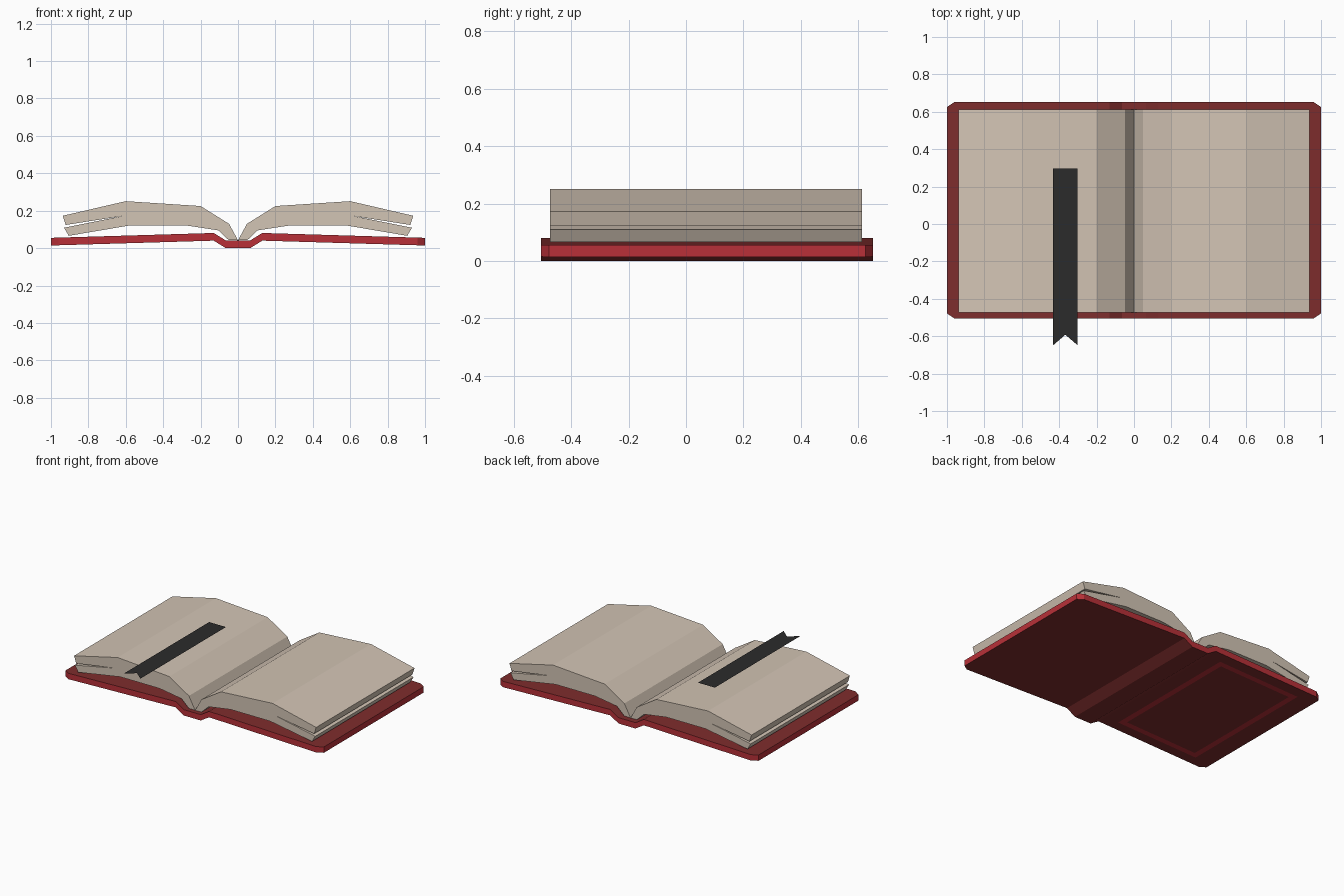
import bpy, bmesh

if "Cube" in bpy.data.objects:
    bpy.data.objects.remove(bpy.data.objects["Cube"])

def material(name, rgb):
    m = bpy.data.materials.new(name)
    m.diffuse_color = (*rgb, 1)
    m.use_nodes = True
    m.node_tree.nodes["Principled BSDF"].inputs["Base Color"].default_value = m.diffuse_color
    return m

PAPER = material("paper tan", (0.65, 0.555, 0.46))
DARK_RED = material("dark red cloth", (0.21, 0.026, 0.026))
RED = material("bright red trim", (0.48, 0.030, 0.040))
BLACK = material("ribbon black", (0.024, 0.024, 0.024))

def finish(bm, name, mats, closed=True):
    if closed:
        bmesh.ops.recalc_face_normals(bm, faces=bm.faces)
    me = bpy.data.meshes.new(name)
    bm.to_mesh(me)
    bm.free()
    for m in mats:
        me.materials.append(m)
    ob = bpy.data.objects.new(name, me)
    bpy.context.collection.objects.link(ob)
    return ob

# Cover: cross stations (x, bottom z, front y, back y), mirrored about the spine
THICK, FRONT, BACK = 0.041, -0.505, 0.652
def board_z(x):
    return 0.014 + (1 - abs(x)) * 0.026 / 0.87

half = [(1, board_z(1), FRONT + 0.027, BACK - 0.027),
        (0.96, board_z(0.96), FRONT, BACK),
        (0.13, board_z(0.13), FRONT, BACK),
        (0.065, 0.0, FRONT, BACK)]
stations = [(-x, z, a, b) for x, z, a, b in half] + half[::-1]
bm = bmesh.new()
rings = [[bm.verts.new(p) for p in ((x, a, z), (x, b, z), (x, b, z + THICK), (x, a, z + THICK))]
         for x, z, a, b in stations]
for r, s in zip(rings, rings[1:]):
    for i in range(4):
        j = (i + 1) % 4
        f = bm.faces.new((r[i], r[j], s[j], s[i]))
        f.material_index = i % 2          # rims are bright, broad faces dark
for r in (rings[0], rings[-1]):
    bm.faces.new(r).material_index = 1
finish(bm, "cover", [DARK_RED, RED])

# Painted border on the underside of the left board
bm = bmesh.new()
def rectangle(inset):
    x0, x1, y0, y1 = -0.87 + inset, -0.23 - inset, -0.43 + inset, 0.575 - inset
    return [bm.verts.new((x, y, board_z(x) - 0.002))
            for x, y in ((x0, y0), (x0, y1), (x1, y1), (x1, y0))]
outer, inner = rectangle(0), rectangle(0.04)
for i in range(4):
    j = (i + 1) % 4
    bm.faces.new((outer[i], outer[j], inner[j], inner[i]))
finish(bm, "cover_border", [RED], closed=False)

# Page blocks: one profile with a slit at the fore edge, mirrored
profile = [(0, 0.042), (0.048, 0.13), (0.2, 0.225), (0.6, 0.251), (0.937, 0.173),
           (0.921, 0.124), (0.615, 0.172), (0.93, 0.109), (0.905, 0.066),
           (0.58, 0.121), (0.275, 0.121), (0.105, 0.095), (0.05, 0.043)]
for name, side in (("left_pages", -1), ("right_pages", 1)):
    bm = bmesh.new()
    face = bm.faces.new([bm.verts.new((side * x, -0.474, z)) for x, z in profile])
    ext = bmesh.ops.extrude_face_region(bm, geom=[face], use_keep_orig=True)
    moved = [v for v in ext["geom"] if isinstance(v, bmesh.types.BMVert)]
    bmesh.ops.translate(bm, verts=moved, vec=(0, 1.087, 0))
    finish(bm, name, [PAPER])

# Ribbon bookmark: a flat strip with a notched tail
bm = bmesh.new()
outline = [(-0.432, 0.298), (-0.432, -0.648), (-0.367, -0.592), (-0.302, -0.648), (-0.302, 0.298)]
bm.faces.new([bm.verts.new((x, y, 0.249)) for x, y in outline])
finish(bm, "ribbon_bookmark", [BLACK], closed=False)
